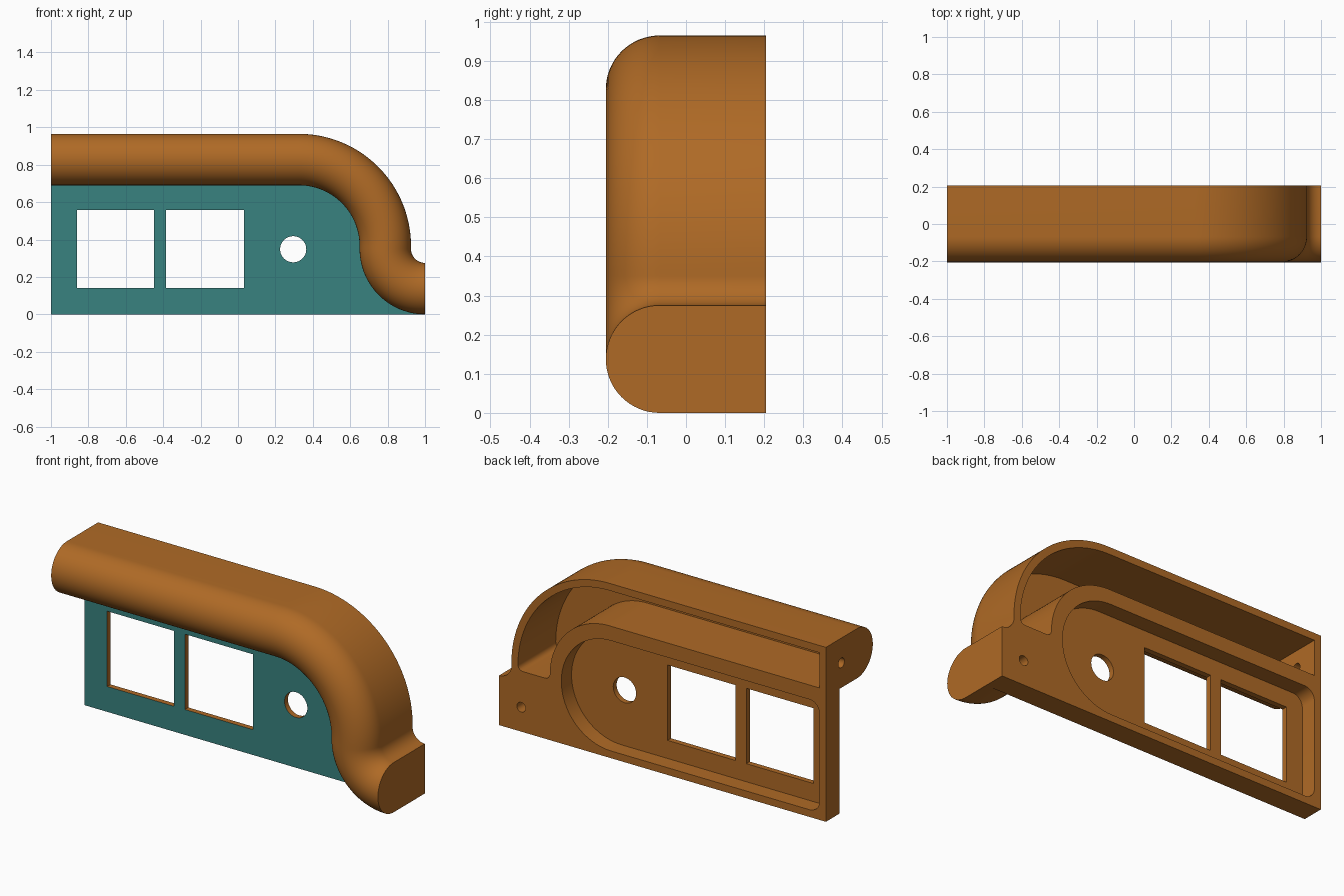
import bpy, bmesh, math

if "Cube" in bpy.data.objects:
    bpy.data.objects.remove(bpy.data.objects["Cube"])

BACK, FRONT = 0.205, -0.205      # depth limits
HALF = 0.1375                    # half width of the rail
WALL = 0.04
PANEL_Y = 0.085                  # front face of the panel


def material(name, rgb):
    m = bpy.data.materials.new(name)
    m.diffuse_color = (*rgb, 1)
    m.use_nodes = True
    m.node_tree.nodes["Principled BSDF"].inputs["Base Color"].default_value = m.diffuse_color
    return m


ORANGE = material("burnt orange", (0.429, 0.144, 0.019))
TEAL = material("teal", (0.040, 0.223, 0.216))


def make_object(name, bm):
    bmesh.ops.recalc_face_normals(bm, faces=bm.faces)
    me = bpy.data.meshes.new(name)
    bm.to_mesh(me)
    bm.free()
    ob = bpy.data.objects.new(name, me)
    bpy.context.collection.objects.link(ob)
    return ob


def loft(name, rings):
    """Closed solid through a series of equal closed rings."""
    bm = bmesh.new()
    vs = [[bm.verts.new(p) for p in r] for r in rings]
    n = len(rings[0])
    for a, b in zip(vs, vs[1:]):
        for i in range(n):
            j = (i + 1) % n
            bm.faces.new((a[i], a[j], b[j], b[i]))
    bm.faces.new(vs[0])
    bm.faces.new(vs[-1])
    return make_object(name, bm)


def prism(name, outline, y0, y1):
    return loft(name, [[(x, y, z) for x, z in outline] for y in (y0, y1)])


def arc(cx, cz, r, a0, a1, n=32):
    out = []
    for i in range(n + 1):
        a = math.radians(a0 + (a1 - a0) * i / n)
        out.append((cx + r * math.cos(a), cz + r * math.sin(a)))
    return out


def rect(x0, x1, z0, z1):
    return [(x0, z0), (x1, z0), (x1, z1), (x0, z1)]


def cut(ob, cutters):
    bpy.context.view_layer.objects.active = ob
    for c in cutters:
        mod = ob.modifiers.new("cut", 'BOOLEAN')
        mod.operation, mod.solver, mod.object = 'DIFFERENCE', 'EXACT', c
        bpy.ops.object.modifier_apply(modifier=mod.name)
        bpy.data.objects.remove(c)


def finish(ob, mats):
    ob.data.materials.clear()
    for m in mats:
        ob.data.materials.append(m)
    for p in ob.data.polygons:
        p.material_index = 0
    bpy.ops.object.select_all(action='DESELECT')
    ob.select_set(True)
    bpy.context.view_layer.objects.active = ob
    bpy.ops.object.shade_smooth_by_angle(angle=math.radians(30))


def rail_side(off):
    """Rail path moved sideways by off: straight, large bend, small flick."""
    return ([(-1, 0.8275 + off)]
            + arc(0.325, 0.365, 0.4625 + off, 90, 0, 40)
            + arc(1, 0.35, 0.2125 - off, 180, 270, 28))


# Rail: round-fronted section swept along the path
section = [(HALF, BACK)]
section += [(HALF * math.cos(math.pi * i / 32),
             FRONT + HALF - HALF * math.sin(math.pi * i / 32)) for i in range(33)]
section += [(-HALF, BACK)]
sides = [rail_side(o) for o, _ in section]
rings = [[(side[k][0], y, side[k][1]) for side, (_, y) in zip(sides, section)]
         for k in range(len(sides[0]))]
rail = loft("rail", rings)

# Hollow in the back of the rail, with a rounded lower end
inset = HALF - WALL
hollow = [(-1 + WALL, 0.8275 + inset)]
hollow += arc(0.325, 0.365, 0.4625 + inset, 90, 0, 40)
hollow += arc(0.855, 0.365, 0.03, 0, -90, 6)[1:]
hollow += arc(0.72, 0.365, 0.03, -90, -180, 6)[:-1]
hollow += arc(0.325, 0.365, 0.4625 - inset, 0, 90, 40)
hollow += [(-1 + WALL, 0.8275 - inset)]

# Screw holes: through the left end wall, and blind in the back at the right
ring = arc(0, 0, 0.027, 0, 345, 23)
end_hole = loft("end_hole", [[(x, 0.07 + a, 0.828 + b) for a, b in ring]
                             for x in (-1.1, -0.9)])
back_hole = prism("back_hole", [(0.865 + a, 0.135 + b) for a, b in ring], 0.05, 0.3)
cut(rail, [prism("hollow", hollow, -0.125, 0.3), end_hole, back_hole])
finish(rail, [ORANGE])

# Panel filling the space under the rail
panel = prism("panel", [(-1, 0)] + rail_side(-HALF)[::-1], PANEL_Y, BACK)

# Pocket in the back of the panel
pocket = arc(0.315, 0.345, 0.305, -90, 90, 40)
pocket += arc(-0.90, 0.59, 0.06, 90, 180, 8) + arc(-0.90, 0.10, 0.06, 180, 270, 8)
# Two square windows and a round hole
openings = [rect(-0.86, -0.45, 0.14, 0.557), rect(-0.385, 0.032, 0.14, 0.557),
            arc(0.295, 0.348, 0.07, 0, 352.5, 47)]
cut(panel, [prism("pocket", pocket, PANEL_Y + 0.03, 0.3)]
    + [prism("opening", o, 0, 0.3) for o in openings])
finish(panel, [ORANGE, TEAL])

# Teal front of the panel
for p in panel.data.polygons:
    if p.normal.y < -0.9 and abs(p.center.y - PANEL_Y) < 0.005:
        p.material_index = 1
